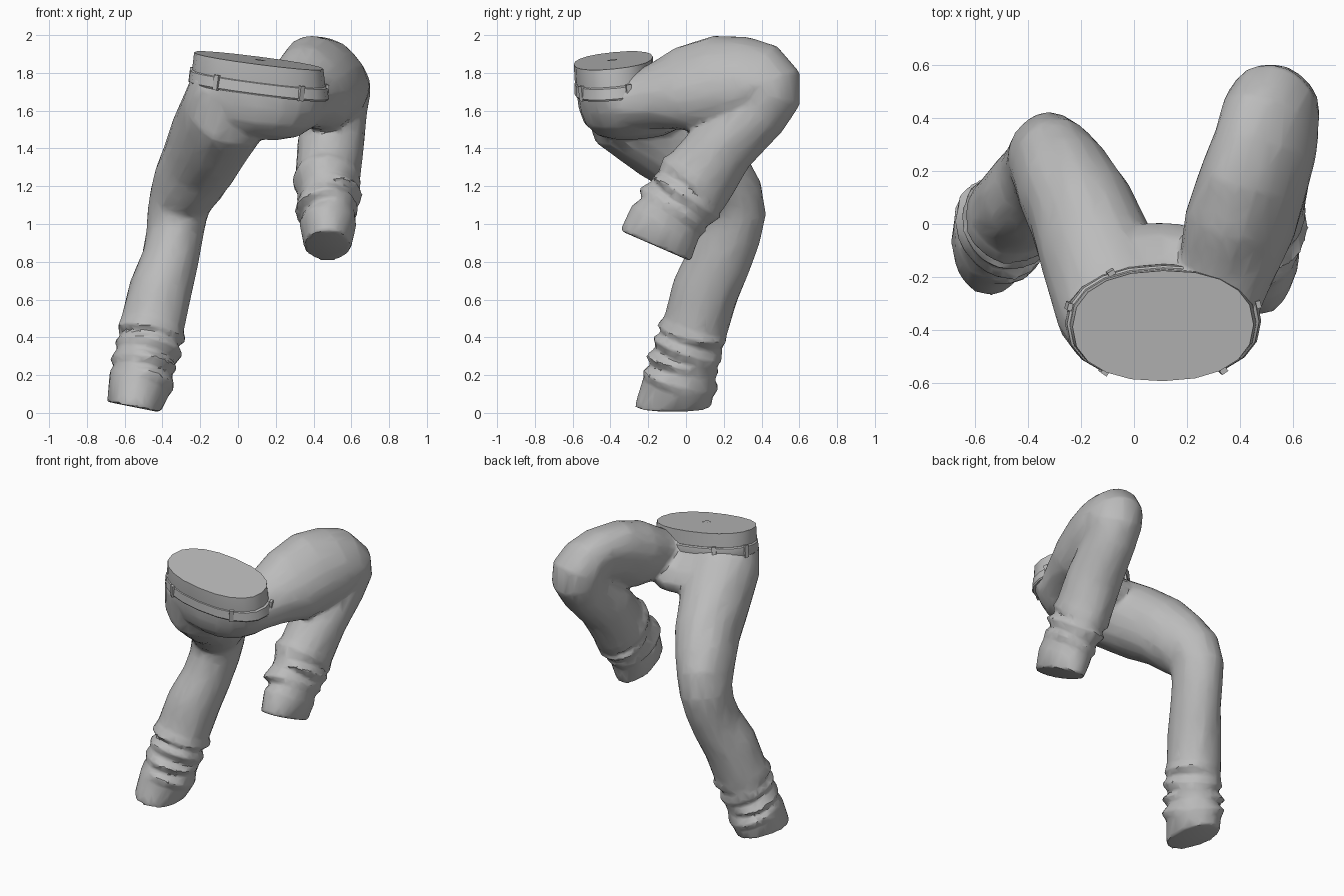
import bpy, bmesh, math, random
from mathutils import Vector

random.seed(4)
if "Cube" in bpy.data.objects:
    bpy.data.objects.remove(bpy.data.objects["Cube"], do_unlink=True)

cloth = bpy.data.materials.new("grey cloth")
cloth.use_nodes = True
cloth.diffuse_color = (0.5, 0.5, 0.5, 1)
bsdf = next(n for n in cloth.node_tree.nodes if n.type == 'BSDF_PRINCIPLED')
bsdf.inputs["Base Color"].default_value = (0.5, 0.5, 0.5, 1)
bsdf.inputs["Roughness"].default_value = 0.9

SIDES = 20
LEAN = Vector((0.13, -0.10, 1)).normalized()   # tilt of the waist


def frame(normal):
    """Side and depth axes of a ring with the given normal."""
    n = Vector(normal).normalized()
    side = (Vector((1, 0, 0)) - n * n.x).normalized()
    return side, n.cross(side)


def rounded(angle, power):
    """Point on a unit superellipse."""
    return [math.copysign(abs(v) ** power, v) for v in (math.cos(angle), math.sin(angle))]


def loft(bm, rings, normal=None, last=None, noise=0.0, power=1.0):
    """Closed tube through rings of (x, y, z, side radius, depth radius[, skew])."""
    centres = [Vector(r[:3]) for r in rings]
    loops = []
    for i, r in enumerate(rings):
        n = normal or centres[min(i + 1, len(rings) - 1)] - centres[max(i - 1, 0)]
        if last and i == len(rings) - 1:
            n = last
        side, depth = frame(n)
        skew = r[5] if len(r) > 5 else 0
        loop = []
        for k in range(SIDES):
            c, s = rounded(math.tau * k / SIDES, power)
            f = 1 + random.uniform(-noise, noise)
            loop.append(bm.verts.new(centres[i] + side * c * r[3] * f
                                     + depth * (s * r[4] + skew * c * r[3]) * f))
        loops.append(loop)
    for a, b in zip(loops, loops[1:]):
        for k in range(SIDES):
            j = (k + 1) % SIDES
            bm.faces.new((a[k], a[j], b[j], b[k]))
    bm.faces.new(loops[0])
    bm.faces.new(loops[-1])


def folds(start, end, count):
    """Bunched cloth: alternating wide and narrow, unevenly tilted rings."""
    out = [start]
    for i in range(1, count):
        r = [a + (b - a) * i / count for a, b in zip(start, end)]
        swell = 0.016 if i % 2 else -0.016
        r[0] += random.uniform(-0.01, 0.01)
        r[1] += random.uniform(-0.012, 0.012)
        out.append((*r[:3], r[3] + swell, r[4] + swell, random.uniform(-0.2, 0.2)))
    return out + [end]


def make(name, bm):
    bmesh.ops.recalc_face_normals(bm, faces=bm.faces)
    mesh = bpy.data.meshes.new(name)
    bm.to_mesh(mesh)
    bm.free()
    mesh.materials.append(cloth)
    ob = bpy.data.objects.new(name, mesh)
    bpy.context.collection.objects.link(ob)
    return ob


def select(ob):
    bpy.ops.object.select_all(action='DESELECT')
    ob.select_set(True)
    bpy.context.view_layer.objects.active = ob


seat = [
    (0.11, -0.385, 1.80, 0.345, 0.200),
    (0.11, -0.365, 1.72, 0.365, 0.215),
    (0.10, -0.305, 1.64, 0.360, 0.265),
    (0.09, -0.265, 1.56, 0.320, 0.275),
    (0.09, -0.245, 1.50, 0.240, 0.230),
    (0.09, -0.240, 1.465, 0.130, 0.140),
]

# Raised left leg, folded at the knee
left_leg = [
    (0.30, -0.36, 1.63, 0.15, 0.135),
    (0.35, -0.17, 1.675, 0.185, 0.17, 0.1),
    (0.40, 0.00, 1.715, 0.215, 0.22, 0.25),
    (0.455, 0.17, 1.77, 0.21, 0.218, 0.35),
    (0.50, 0.30, 1.78, 0.197, 0.20, 0.35),
    (0.515, 0.40, 1.76, 0.185, 0.195, 0.25),
    (0.525, 0.425, 1.73, 0.175, 0.19, 0.1),
    (0.525, 0.43, 1.69, 0.175, 0.18),
    (0.52, 0.38, 1.60, 0.165, 0.17),
    (0.49, 0.20, 1.42, 0.175, 0.18),
] + folds((0.475, 0.075, 1.25, 0.17, 0.197),
          (0.475, -0.115, 1.00, 0.15, 0.20), 7) + [
    (0.475, -0.165, 0.885, 0.125, 0.205),
]

# Standing right leg, bent at the knee
right_leg = [
    (0.00, -0.40, 1.72, 0.25, 0.16),
    (-0.06, -0.315, 1.60, 0.24, 0.235),
    (-0.14, -0.11, 1.46, 0.22, 0.238),
    (-0.20, 0.05, 1.34, 0.205, 0.225),
    (-0.26, 0.155, 1.23, 0.19, 0.21),
    (-0.30, 0.22, 1.14, 0.17, 0.197),
    (-0.322, 0.24, 1.05, 0.16, 0.183),
    (-0.335, 0.22, 0.94, 0.152, 0.175),
    (-0.36, 0.175, 0.81, 0.152, 0.172),
    (-0.41, 0.105, 0.65, 0.167, 0.178),
] + folds((-0.455, 0.05, 0.46, 0.172, 0.172),
          (-0.525, -0.04, 0.14, 0.165, 0.19), 8) + [
    (-0.55, -0.07, 0.03, 0.143, 0.205),
]

bm = bmesh.new()
loft(bm, seat, LEAN, power=0.9)
loft(bm, left_leg, noise=0.02)
loft(bm, right_leg, last=(-0.2, 0, -1), noise=0.02)
trousers = make("trousers", bm)

# Fuse the seat and legs, soften the joins, then thin out the faces
select(trousers)
m = trousers.modifiers.new("fuse", 'REMESH')
m.mode = 'VOXEL'
m.voxel_size = 0.015
m = trousers.modifiers.new("soften", 'SMOOTH')
m.factor = 0.5
m.iterations = 4
m = trousers.modifiers.new("thin", 'DECIMATE')
m.ratio = 0.09
for m in list(trousers.modifiers):
    bpy.ops.object.modifier_apply(modifier=m.name)

# Waist rising above the belt line, closed on top
bm = bmesh.new()
loft(bm, [(0.11, -0.37, 1.70, 0.355, 0.205),
          (0.11, -0.38, 1.78, 0.355, 0.210),
          (0.11, -0.385, 1.865, 0.345, 0.210)], LEAN, power=0.88)
waist = make("waist", bm)

# Waistband
bm = bmesh.new()
loft(bm, [(0.11, -0.368, 1.70, 0.368, 0.216),
          (0.11, -0.370, 1.71, 0.374, 0.222),
          (0.11, -0.374, 1.765, 0.366, 0.218),
          (0.11, -0.374, 1.772, 0.356, 0.210)], LEAN, power=0.88)
waistband = make("waistband", bm)

# Belt loops spaced round the waistband
side, depth = frame(LEAN)
bm = bmesh.new()
for deg in (15, 120, 165, 235, 305):
    a = math.radians(deg)
    out = side * math.cos(a) + depth * math.sin(a)
    c, s = rounded(a, 0.88)
    mid = Vector((0.11, -0.372, 1.738)) + side * c * 0.37 + depth * s * 0.219
    along = LEAN.cross(out)
    for v in bmesh.ops.create_cube(bm, size=1)["verts"]:
        p = v.co.copy()
        v.co = mid + along * p.x * 0.028 + out * p.y * 0.018 + LEAN * p.z * 0.08
belt_loops = make("belt_loops", bm)

# Small plate in the middle of the closed waist
bm = bmesh.new()
bm.faces.new([bm.verts.new(Vector((0.115, -0.39, 1.868))
                           + side * math.cos(math.tau * k / 6) * 0.03
                           + depth * math.sin(math.tau * k / 6) * 0.03) for k in range(6)])
centre_plate = make("waist_centre", bm)

for ob in (trousers, waist, waistband, belt_loops, centre_plate):
    select(ob)
    bpy.ops.object.shade_smooth_by_angle(angle=math.radians(35))
